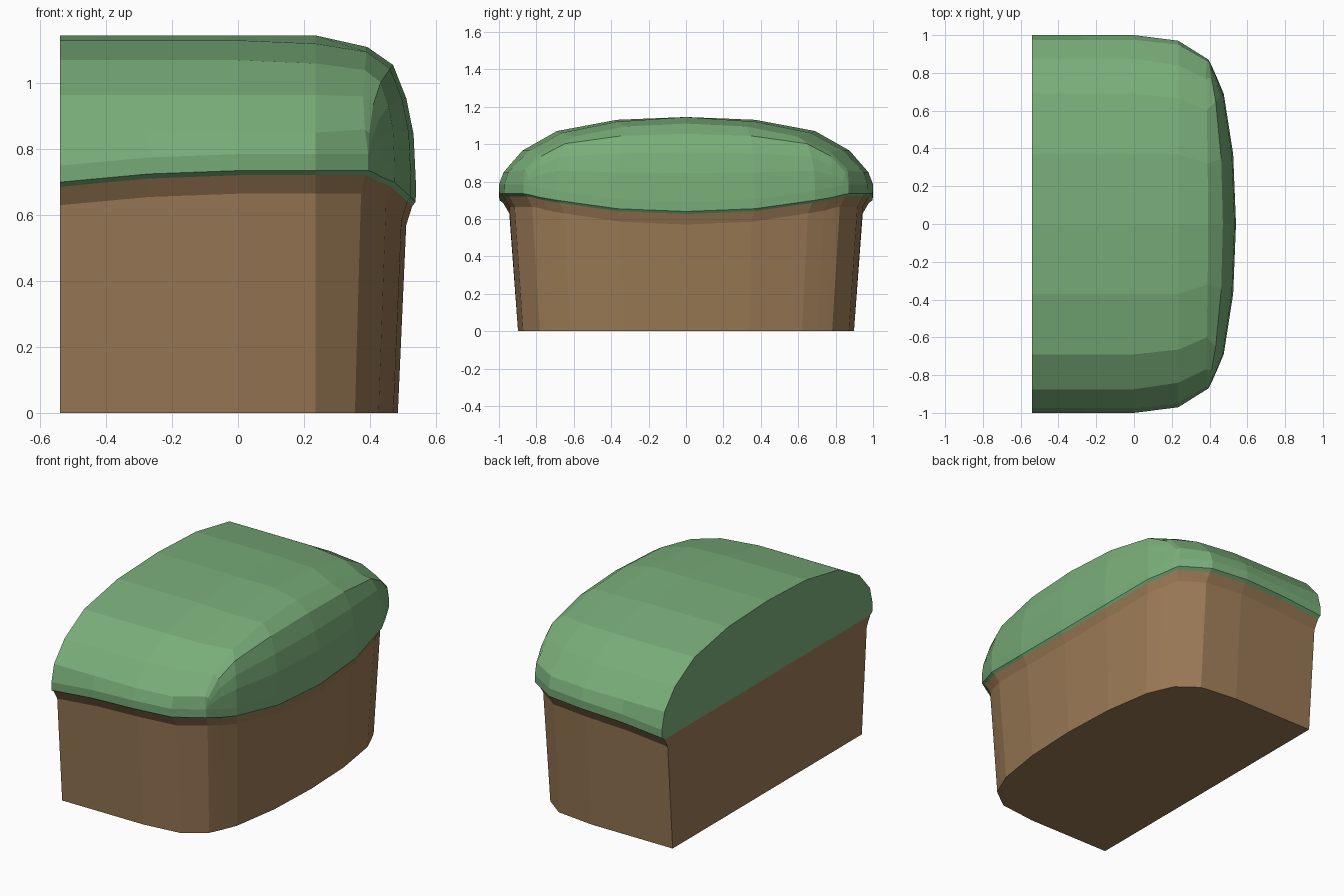
import bpy, bmesh

if "Cube" in bpy.data.objects:
    bpy.data.objects.remove(bpy.data.objects["Cube"])


def material(name, rgb):
    m = bpy.data.materials.new(name)
    m.diffuse_color = (*rgb, 1)
    m.use_nodes = True
    m.node_tree.nodes["Principled BSDF"].inputs["Base Color"].default_value = m.diffuse_color
    return m


def strip(bm, a, b):
    for i in range(len(a) - 1):
        bm.faces.new((a[i], a[i + 1], b[i + 1], b[i]))


def finish(bm, name, mat):
    # weld, orient, and mirror the half across y = 0
    bmesh.ops.remove_doubles(bm, verts=bm.verts[:], dist=0.0005)
    bmesh.ops.mirror(bm, geom=bm.verts[:] + bm.edges[:] + bm.faces[:],
                     axis='Y', merge_dist=0.0005)
    bmesh.ops.recalc_face_normals(bm, faces=bm.faces[:])
    me = bpy.data.meshes.new(name)
    bm.to_mesh(me)
    bm.free()
    me.materials.append(mat)
    ob = bpy.data.objects.new(name, me)
    bpy.context.collection.objects.link(ob)
    return ob


# half cross-sections of the dome, centre line to rim: (y, z)
main = [(0, 1.145), (.37, 1.13), (.69, 1.07), (.875, .965), (.975, .85)]
sections = [[(x, y, z) for y, z in main + [(1.0, rim)]]
            for x, rim in ((-.54, .75), (-.27, .775), (0, .785))]
sections.append([(.235, y, z) for y, z in
                 ((0, 1.145), (.37, 1.12), (.665, 1.06), (.84, .965), (.95, .85), (.97, .785))])
corner = [(.392, 0, 1.11), (.39, .32, 1.095), (.385, .6, 1.04),
          (.38, .77, .96), (.385, .865, .86), (.395, .87, .785)]
sections.append(corner)

# rounded end: blend from the corner section out to the end rim
end_rim = [(.54, 0, .69), (.525, .37, .705), (.475, .69, .75),
           (.437, .78, .765), (.41, .84, .78), corner[-1]]
for fx, fz in ((.53, .13), (.8, .37), (.95, .63), (1, 1)):
    sections.append([(a[0] + (b[0] - a[0]) * fx,
                      a[1] + (b[1] - a[1]) * fx,
                      a[2] + (b[2] - a[2]) * fz) for a, b in zip(corner, end_rim)])

# rim outline from the cut back to the tip of the end
outline = [s[-1] for s in sections[:5]] + [end_rim[i] for i in (4, 3, 2, 1, 0)]


def ring(bm, k, drop, floor=False):
    return [bm.verts.new((x * k if x > .3 else x, y * k, 0 if floor else z - drop))
            for x, y, z in outline]


# grass cap: dome, lip and underside
bm = bmesh.new()
grid = [[bm.verts.new(p) for p in s] for s in sections]
for a, b in zip(grid, grid[1:]):
    strip(bm, a, b)
rings = [ring(bm, 1, 0), ring(bm, .998, .05), ring(bm, .975, .066)]
for a, b in zip(rings, rings[1:]):
    strip(bm, a, b)
foot = bm.verts.new((-.54, 0, outline[0][2] - .066))
bm.faces.new(grid[0] + [rings[1][0], rings[2][0], foot])
finish(bm, "grass_cap", material("grass", (.19, .42, .19)))

# earth block: flared collar, tapering wall, base and flat back
bm = bmesh.new()
rings = [ring(bm, .978, .064), ring(bm, .945, .12), ring(bm, .898, 0, True)]
for a, b in zip(rings, rings[1:]):
    strip(bm, a, b)
top = bm.verts.new((-.54, 0, outline[0][2] - .064))
low = bm.verts.new((-.54, 0, 0))
bm.faces.new([top] + [r[0] for r in rings] + [low])
bm.faces.new(rings[2] + [low])
finish(bm, "earth_block", material("earth", (.32, .19, .09)))
